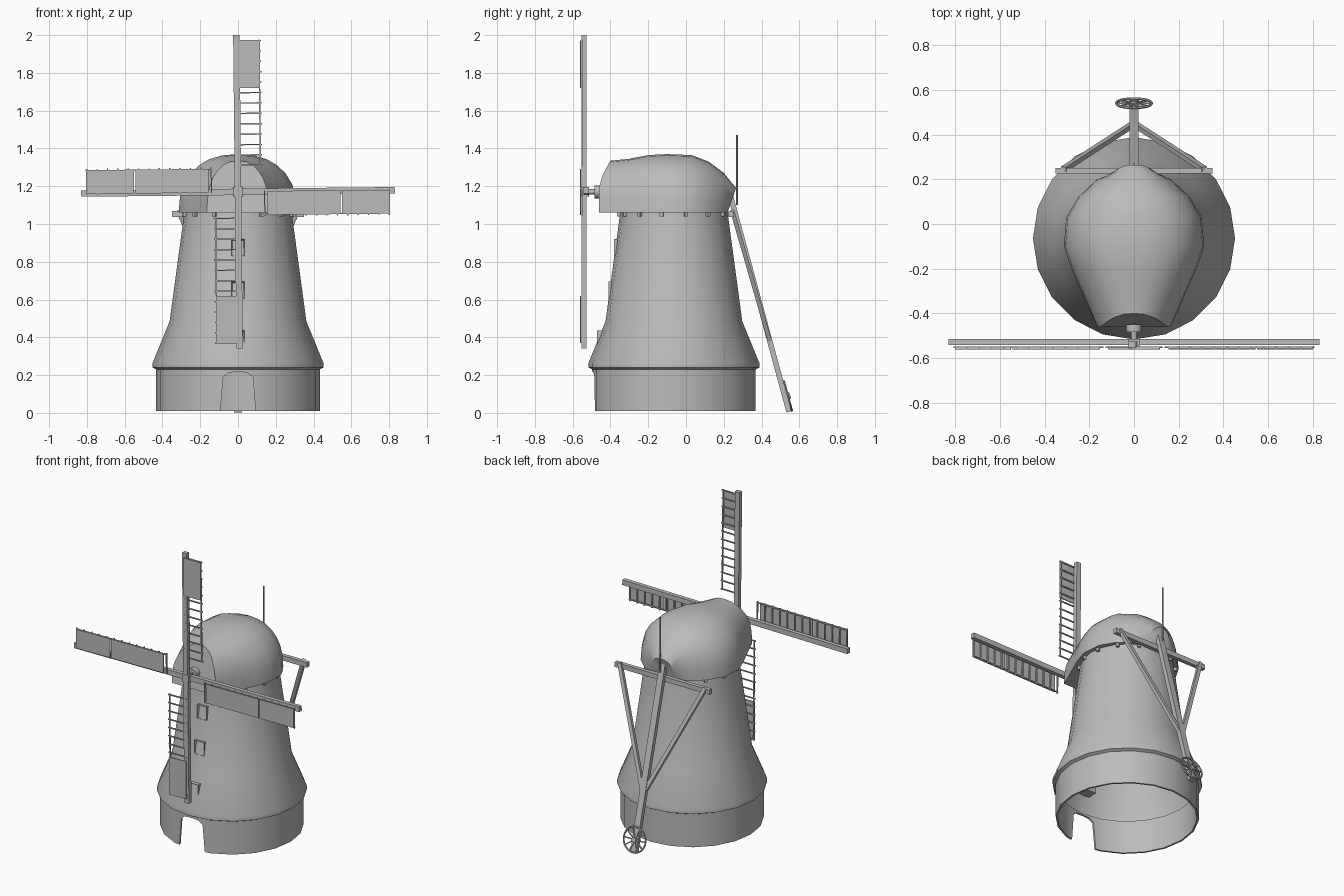
import bpy, bmesh, math
from mathutils import Matrix, Vector

cube = bpy.data.objects.get("Cube")
if cube:
    bpy.data.objects.remove(cube, do_unlink=True)

GREY = (0.5, 0.5, 0.5, 1)
grey = bpy.data.materials.new("plain grey")
grey.use_nodes = True
grey.diffuse_color = GREY
grey.node_tree.nodes["Principled BSDF"].inputs["Base Color"].default_value = GREY

TOWER_Y = -0.064
HUB_Z = 1.17


def finish(bm, name, smooth=None):
    """Turn a bmesh into a named object."""
    bmesh.ops.recalc_face_normals(bm, faces=bm.faces)
    mesh = bpy.data.meshes.new(name)
    bm.to_mesh(mesh)
    bm.free()
    obj = bpy.data.objects.new(name, mesh)
    bpy.context.collection.objects.link(obj)
    mesh.materials.append(grey)
    if smooth:
        shade(obj, smooth)
    return obj


def activate(obj):
    bpy.ops.object.select_all(action='DESELECT')
    obj.select_set(True)
    bpy.context.view_layer.objects.active = obj


def shade(obj, degrees):
    activate(obj)
    bpy.ops.object.shade_smooth_by_angle(angle=math.radians(degrees))


def frame(a, b):
    """Matrix at the middle of a-b with local z along it."""
    z = (b - a).normalized()
    ref = Vector((0, 1, 0)) if abs(z.x) > 0.9 else Vector((1, 0, 0))
    x = (ref - z * ref.dot(z)).normalized()
    rot = Matrix((x, z.cross(x), z)).transposed().to_4x4()
    return Matrix.Translation((a + b) / 2) @ rot


def beam(bm, a, b, w, d):
    a, b = Vector(a), Vector(b)
    size = Matrix.Diagonal((w, d, (b - a).length, 1))
    return bmesh.ops.create_cube(bm, size=1, matrix=frame(a, b) @ size)["verts"]


def rod(bm, a, b, r, sides=12):
    a, b = Vector(a), Vector(b)
    bmesh.ops.create_cone(bm, cap_ends=True, segments=sides, radius1=r, radius2=r,
                          depth=(b - a).length, matrix=frame(a, b))


def single_beam(name, a, b, w, d):
    bm = bmesh.new()
    beam(bm, a, b, w, d)
    return finish(bm, name)


# Tower: hollow lathed wall with a flared skirt above the base
outer = [(0.433, 0.01), (0.433, 0.23), (0.452, 0.24), (0.452, 0.265), (0.362, 0.485), (0.283, 1.07)]
profile = outer + [(r - 0.012, z) for r, z in reversed(outer)]
bm = bmesh.new()
SIDES = 20
rings = []
for i in range(SIDES):
    a = math.tau * i / SIDES
    rings.append([bm.verts.new((r * math.cos(a), TOWER_Y + r * math.sin(a), z)) for r, z in profile])
for i, ring in enumerate(rings):
    nxt = rings[(i + 1) % SIDES]
    for j in range(len(profile)):
        k = (j + 1) % len(profile)
        bm.faces.new((ring[j], nxt[j], nxt[k], ring[k]))
tower = finish(bm, "tower")

# Arched doorway cut through the front
bm = bmesh.new()
arch = [(-0.098, -0.05), (0.098, -0.05), (0.078, 0.19), (0.05, 0.212), (0, 0.22), (-0.05, 0.212), (-0.078, 0.19)]
face = bm.faces.new([bm.verts.new((x, -0.7, z)) for x, z in arch])
ext = bmesh.ops.extrude_face_region(bm, geom=[face])
bmesh.ops.translate(bm, vec=(0, 0.5, 0), verts=[v for v in ext["geom"] if isinstance(v, bmesh.types.BMVert)])
cutter = finish(bm, "door_cutter")
cutter.hide_render = True
cut = tower.modifiers.new("doorway", 'BOOLEAN')
cut.operation, cut.solver, cut.object = 'DIFFERENCE', 'EXACT', cutter
activate(tower)
bpy.ops.object.modifier_apply(modifier=cut.name)
bpy.data.objects.remove(cutter, do_unlink=True)
shade(tower, 27)

# Windows: framed boxes with a recessed pane
for i, (z, y) in enumerate([(0.875, -0.36), (0.65, -0.39), (0.39, -0.45)]):
    bm = bmesh.new()
    beam(bm, (0, y + 0.015, z - 0.045), (0, y + 0.015, z + 0.045), 0.07, 0.07)
    front = min(bm.faces, key=lambda f: f.calc_center_median().y)
    bmesh.ops.inset_individual(bm, faces=[front], thickness=0.012, depth=0)
    bmesh.ops.translate(bm, vec=(0, 0.02, 0), verts=front.verts)
    finish(bm, f"window_{i + 1}")

# Cap: arched sections lofted from front to back
stations = [(-0.46, 0.165, 1.335), (-0.3, 0.235, 1.345), (-0.2, 0.28, 1.365), (-0.1, 0.314, 1.37),
            (0.03, 0.303, 1.365), (0.12, 0.25, 1.33), (0.2, 0.165, 1.27), (0.265, 0.085, 1.19)]
BASE, STEPS, POWER = 1.06, 14, 2 / 2.3
bm = bmesh.new()
sections = []
for n, (y, half, top) in enumerate(stations):
    section = []
    for i in range(STEPS + 1):
        a = math.pi * i / STEPS
        x = math.copysign(half * abs(math.cos(a)) ** POWER, math.cos(a))
        z = BASE + (top - BASE) * max(0, math.sin(a)) ** POWER
        lean = 0
        if n == 0:
            lean = 0.06 * max(0, (z - 1.19) / 0.145) ** 1.5
        elif n == len(stations) - 1:
            lean = -0.045 * (top - z) / (top - BASE)
        section.append(bm.verts.new((x, y + lean, z)))
    sections.append(section)
for s, t in zip(sections, sections[1:]):
    for i in range(STEPS + 1):
        j = (i + 1) % (STEPS + 1)
        bm.faces.new((s[i], s[j], t[j], t[i]))
bm.faces.new(sections[0])
bm.faces.new(sections[-1])
finish(bm, "cap", 40)

# Small roller blocks under the cap
bm = bmesh.new()
for i in range(14):
    a = math.tau * (i + 0.5) / 14
    c, s = math.cos(a), math.sin(a)
    beam(bm, (0.27 * c, TOWER_Y + 0.27 * s, 1.05), (0.3 * c, TOWER_Y + 0.3 * s, 1.05), 0.018, 0.022)
finish(bm, "cap_rollers")

# Windshaft and hub
bm = bmesh.new()
rod(bm, (0, -0.53, HUB_Z), (0, -0.44, HUB_Z), 0.014)
rod(bm, (0, -0.484, HUB_Z), (0, -0.45, HUB_Z), 0.035)
finish(bm, "windshaft", 40)
single_beam("hub", (0, -0.556, HUB_Z), (0, -0.515, HUB_Z), 0.05, 0.05)

# Sails: stock half, lattice and cloth boards, repeated four times
for k, side in enumerate(["top", "left", "bottom", "right"]):
    spin = Matrix.Translation((0, 0, HUB_Z)) @ Matrix.Rotation(math.radians(90 * k - 0.6), 4, 'Y')
    upright = k % 2 == 0
    y = -0.54 if upright else -0.528

    bm = bmesh.new()
    beam(bm, (0, y, 0), (0, y, 0.83), 0.034, 0.027)
    bm.transform(spin)
    finish(bm, f"{side}_stock")

    bm = bmesh.new()
    for i in range(13):
        r = 0.14 + 0.055 * i
        beam(bm, (-0.005, -0.551, r), (0.13, -0.551, r), 0.007, 0.007)
    beam(bm, (0.12, -0.551, 0.135), (0.12, -0.551, 0.805), 0.007, 0.007)
    bm.transform(spin)
    finish(bm, f"{side}_lattice")

    bm = bmesh.new()
    spans = [(0.55, 0.8)] if upright else [(0.55, 0.8), (0.155, 0.542)]
    for lo, hi in spans:
        beam(bm, (0.06, -0.558, lo), (0.06, -0.558, hi), 0.126, 0.006)
    bm.transform(spin)
    finish(bm, f"{side}_boards")

# Tail: crossbeam, pole, two braces and lightning rod
single_beam("tail_crossbeam", (-0.35, 0.238, 1.053), (0.35, 0.238, 1.053), 0.026, 0.032)
POLE_TOP, POLE_END = Vector((0, 0.235, 1.15)), Vector((0, 0.545, 0.006))
single_beam("tail_pole", POLE_TOP, POLE_END, 0.042, 0.028)
joint = POLE_TOP.lerp(POLE_END, 0.69)
for name, s in (("left", 1), ("right", -1)):
    single_beam(f"{name}_tail_brace", (s * 0.315, 0.245, 1.07), joint, 0.025, 0.022)
bm = bmesh.new()
rod(bm, (0, 0.27, 1.1), (0, 0.27, 1.47), 0.004, 6)
finish(bm, "lightning_rod", 70)

# Winding wheel lying along the pole
bpy.ops.mesh.primitive_torus_add(major_segments=24, minor_segments=6, major_radius=0.08, minor_radius=0.006)
wheel = bpy.context.object
wheel.name = "winding_wheel"
bm = bmesh.new()
bm.from_mesh(wheel.data)
for i in range(5):
    a = math.pi * i / 5
    p = Vector((0.08 * math.cos(a), 0.08 * math.sin(a), 0))
    beam(bm, -p, p, 0.007, 0.007)
rod(bm, (0, 0, -0.02), (0, 0, 0.012), 0.016)
bm.to_mesh(wheel.data)
bm.free()
wheel.data.materials.append(grey)
shade(wheel, 50)
slope = math.atan2(POLE_TOP.z - POLE_END.z, POLE_TOP.y - POLE_END.y)
wheel.matrix_world = Matrix.Translation((0, 0.54, 0.09)) @ Matrix.Rotation(slope + math.pi, 4, 'X')
